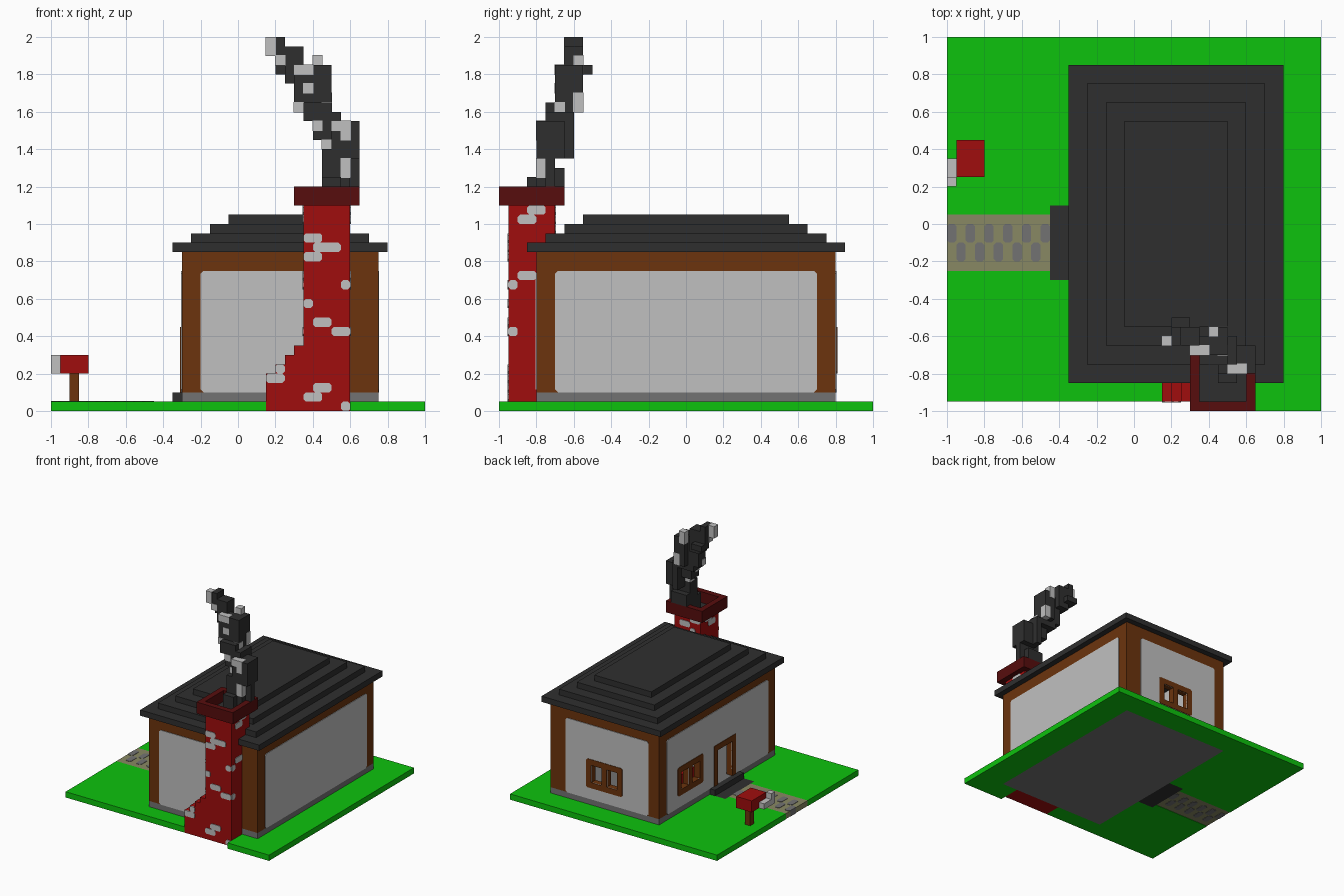
import bpy, bmesh

cube = bpy.data.objects.get("Cube")
if cube:
    bpy.data.objects.remove(cube, do_unlink=True)

V = 0.05      # block size
PROUD = 0.005  # thickness of painted plates


def material(name, r, g, b):
    m = bpy.data.materials.new(name)
    m.use_nodes = True
    m.diffuse_color = (r, g, b, 1)
    m.node_tree.nodes["Principled BSDF"].inputs["Base Color"].default_value = (r, g, b, 1)
    return m


GRASS = material("grass green", .004, .54, .004)
CHARCOAL = material("charcoal", .028, .028, .028)
RED = material("brick red", .35, .004, .004)
DARK_RED = material("dark red", .095, .004, .004)
BROWN = material("timber brown", .15, .034, .004)
LIGHT = material("plaster grey", .53, .53, .53)
STONE = material("stone grey", .17, .17, .17)
SAND = material("path sand", .25, .25, .125)


def add_prism(bm, pts, axis, lo, hi):
    """Extrude a 2D outline along an axis into bm."""
    place = {"x": lambda u, v, w: (w, u, v),
             "y": lambda u, v, w: (u, w, v),
             "z": lambda u, v, w: (u, v, w)}[axis]
    a = [bm.verts.new(place(u, v, lo)) for u, v in pts]
    b = [bm.verts.new(place(u, v, hi)) for u, v in pts]
    n = len(pts)
    bm.faces.new(a)
    bm.faces.new(b)
    for i in range(n):
        j = (i + 1) % n
        bm.faces.new((a[i], a[j], b[j], b[i]))


def rect(u0, u1, v0, v1, c=0):
    """Rectangle outline, with clipped corners when c is given."""
    if not c:
        return [(u0, v0), (u1, v0), (u1, v1), (u0, v1)]
    return [(u0 + c, v0), (u1 - c, v0), (u1, v0 + c), (u1, v1 - c),
            (u1 - c, v1), (u0 + c, v1), (u0, v1 - c), (u0, v0 + c)]


def build(name, mat, prisms):
    bm = bmesh.new()
    for p in prisms:
        add_prism(bm, *p)
    bmesh.ops.recalc_face_normals(bm, faces=bm.faces)
    me = bpy.data.meshes.new(name)
    bm.to_mesh(me)
    bm.free()
    me.materials.append(mat)
    ob = bpy.data.objects.new(name, me)
    bpy.context.scene.collection.objects.link(ob)
    return ob


def block(x0, x1, y0, y1, z0, z1):
    return (rect(x0, x1, y0, y1), "z", z0, z1)


def box(name, mat, *b):
    return build(name, mat, [block(*b)])


def cut(ob, cutters):
    for c in cutters:
        mod = ob.modifiers.new("cut", "BOOLEAN")
        mod.operation, mod.solver, mod.object = "DIFFERENCE", "EXACT", c
    bpy.context.view_layer.update()
    dg = bpy.context.evaluated_depsgraph_get()
    me = bpy.data.meshes.new_from_object(ob.evaluated_get(dg))
    ob.modifiers.clear()
    ob.data = me


# Ground around the house, path and step
build("lawn", GRASS, [
    ([(-1, .05), (-.45, .05), (-.45, .1), (-.3, .1), (-.3, .8), (.75, .8), (.75, -.8),
      (.6, -.8), (.6, -1), (1, -1), (1, 1), (-1, 1)], "z", 0, V),
    ([(-1, -.25), (-.45, -.25), (-.45, -.3), (-.3, -.3), (-.3, -.8), (.15, -.8),
      (.15, -.95), (-1, -.95)], "z", 0, V)])
box("path", SAND, -1, -.45, -.25, .05, .003, V)
stones = []
for row, count in ((0, 6), (1, 5)):
    for i in range(count):
        x, y = -1 + V * (2 * i + row), -.1 * row
        stones.append((rect(x, x + V, y - .1, y, .012), "z", 0, V + .003))
build("path_stones", STONE, stones)
build("door_step", CHARCOAL, [(rect(-.45, -.3, -.3, .1), "z", 0, V),
                              (rect(-.35, -.3, -.3, .1), "z", V, .1)])

# House shell
X0, X1, Y, TOP = -.3, .75, .8, .85
box("foundation", STONE, X0, X1, -Y, Y, 0, .1)
walls = box("walls", BROWN, X0, X1, -Y, Y, .1, TOP)
panels = {
    "front_panel": (rect(-.2, .6, .1, .75, .015), "y", -Y - PROUD, -Y),
    "back_panel": (rect(-.2, .6, .1, .75, .015), "y", Y, Y + PROUD),
    "left_panel": (rect(-.7, .7, .1, .75, .015), "x", X1, X1 + PROUD),
    "right_panel": (rect(-.7, .7, .1, .75, .015), "x", X0 - PROUD, X0)}
panels = [build(n, LIGHT, [p]) for n, p in panels.items()]
frames = [
    build("back_window_frame", BROWN, [(rect(.05, .4, .2, .45, .012), "y", Y, Y + .009)]),
    build("side_window_frame", BROWN, [(rect(.2, .55, .2, .45, .012), "x", X0 - .009, X0)]),
    build("door_frame", BROWN, [(rect(-.25, .05, .1, .45), "x", X0 - .009, X0)])]

# Room and openings
room = box("room_cutter", LIGHT, X0 + V, X1 - V, V - Y, Y - V, 0, 1)
openings = [build("opening_cutter", BROWN, [p]) for p in (
    (rect(.1, .2, .25, .4), "y", .7, .9), (rect(.25, .35, .25, .4), "y", .7, .9),
    (rect(.25, .35, .25, .4), "x", -.4, -.2), (rect(.4, .5, .25, .4), "x", -.4, -.2),
    (rect(-.2, 0, .05, .4), "x", -.4, -.2))]
cut(walls, [room] + openings)
for part in panels[1::2] + frames:
    cut(part, openings)
for c in [room] + openings:
    bpy.data.objects.remove(c, do_unlink=True)

# Plaster on the inner wall faces
walls.data.materials.clear()
walls.data.materials.append(BROWN)
walls.data.materials.append(LIGHT)
for f in walls.data.polygons:
    c, n = f.center, f.normal
    inner_x = abs(n.x) > .9 and min(abs(c.x - X0 - V), abs(c.x - X1 + V)) < .001
    inner_y = abs(n.y) > .9 and abs(abs(c.y) - Y + V) < .001
    f.material_index = 1 if inner_x or inner_y else 0
box("red_seat", RED, -.15, .1, .1, .3, .1, .25)

# Stepped roof
build("roof", CHARCOAL, [
    block(-.35 + .1 * i, .8 - .1 * i, -.85 + .1 * i, .85 - .1 * i, TOP + V * i, TOP + V * (i + 1))
    for i in range(4)])

# Chimney with stepped shoulder
outline = [(.15, 0), (.6, 0), (.6, 1.1), (.35, 1.1)]
for i in range(4):
    outline += [(.35 - V * i, .35 - V * i), (.3 - V * i, .35 - V * i)]
build("chimney", RED, [(outline, "y", -.95, -.7)])
build("chimney_cap", DARK_RED, [
    block(.3, .65, -1, -.95, 1.1, 1.2), block(.3, .65, -.7, -.65, 1.1, 1.2),
    block(.3, .35, -.95, -.7, 1.1, 1.2), block(.6, .65, -.95, -.7, 1.1, 1.2)])
box("soot", CHARCOAL, .35, .6, -.95, -.7, 1.1, 1.105)

# Pale bricks as (start, length, height) in blocks, per chimney face
front = [(7, 2, 18), (8, 3, 17), (7, 2, 16), (11, 1, 13), (7, 1, 11), (8, 2, 9), (10, 2, 8),
         (4, 1, 4), (3, 2, 3), (8, 2, 2), (7, 2, 1), (11, 1, 0)]
side = [(-17, 2, 21), (-18, 2, 20), (-18, 2, 14), (-19, 1, 13), (-19, 1, 8)]
back = [(7, 2, 21), (9, 2, 20), (8, 1, 19)]
bricks = []
for cells, axis, w in ((front, "y", -.95), (side, "x", .6), (side, "x", .35), (back, "y", -.7)):
    for u, n, h in cells:
        r = rect(u * V, (u + n) * V, h * V, (h + 1) * V, .012)
        bricks.append((r, axis, w - PROUD, w + PROUD))
build("pale_bricks", LIGHT, bricks)

# Smoke, in blocks: x, y, z, then size
smoke = [(9, -17, 22, 2, 3, 3), (11, -16, 22, 1, 2, 6), (9, -15, 24, 3, 2, 2),
         (9, -16, 25, 3, 2, 3), (12, -15, 24, 1, 1, 7), (10, -16, 27, 3, 3, 4),
         (10, -15, 27, 1, 3, 5), (8, -15, 29, 3, 2, 3), (7, -15, 31, 3, 3, 2),
         (6, -14, 32, 3, 2, 3), (8, -14, 32, 2, 3, 5), (8, -12, 37, 1, 1, 1),
         (6, -14, 34, 2, 2, 3), (5, -13, 35, 2, 2, 4), (4, -12, 36, 2, 2, 1),
         (4, -13, 37, 1, 2, 3)]
build("smoke", CHARCOAL, [
    block(x * V, (x + a) * V, y * V, (y + b) * V, z * V, (z + c) * V)
    for x, y, z, a, b, c in smoke])

# Pale flecks in the smoke, slightly larger than a block
flecks = [(6, -14, 36, 2, 1), (3, -13, 38, 1, 2), (4, -13, 37, 1, 1), (7, -14, 34, 1, 1),
          (6, -14, 32, 1, 1), (8, -15, 30, 1, 1), (10, -16, 30, 2, 1), (11, -16, 29, 1, 1),
          (9, -15, 28, 2, 1), (11, -16, 25, 1, 2), (9, -14, 32, 1, 1), (9, -12, 32, 1, 2),
          (8, -12, 36, 1, 2)]
E = .003
build("smoke_flecks", LIGHT, [
    block(x * V - E, (x + a) * V + E, y * V - E, (y + 1) * V + E, z * V - E,
          min((z + c) * V + E, 2))
    for x, y, z, a, c in flecks])

# Mailbox
box("mailbox_post", BROWN, -.9, -.85, .35, .4, V, .2)
box("mailbox", RED, -.95, -.8, .25, .45, .2, .3)
build("mailbox_flag", LIGHT, [
    ([(.2, .2), (.35, .2), (.35, .25), (.25, .25), (.25, .3), (.2, .3)], "x", -1, -.95)])
